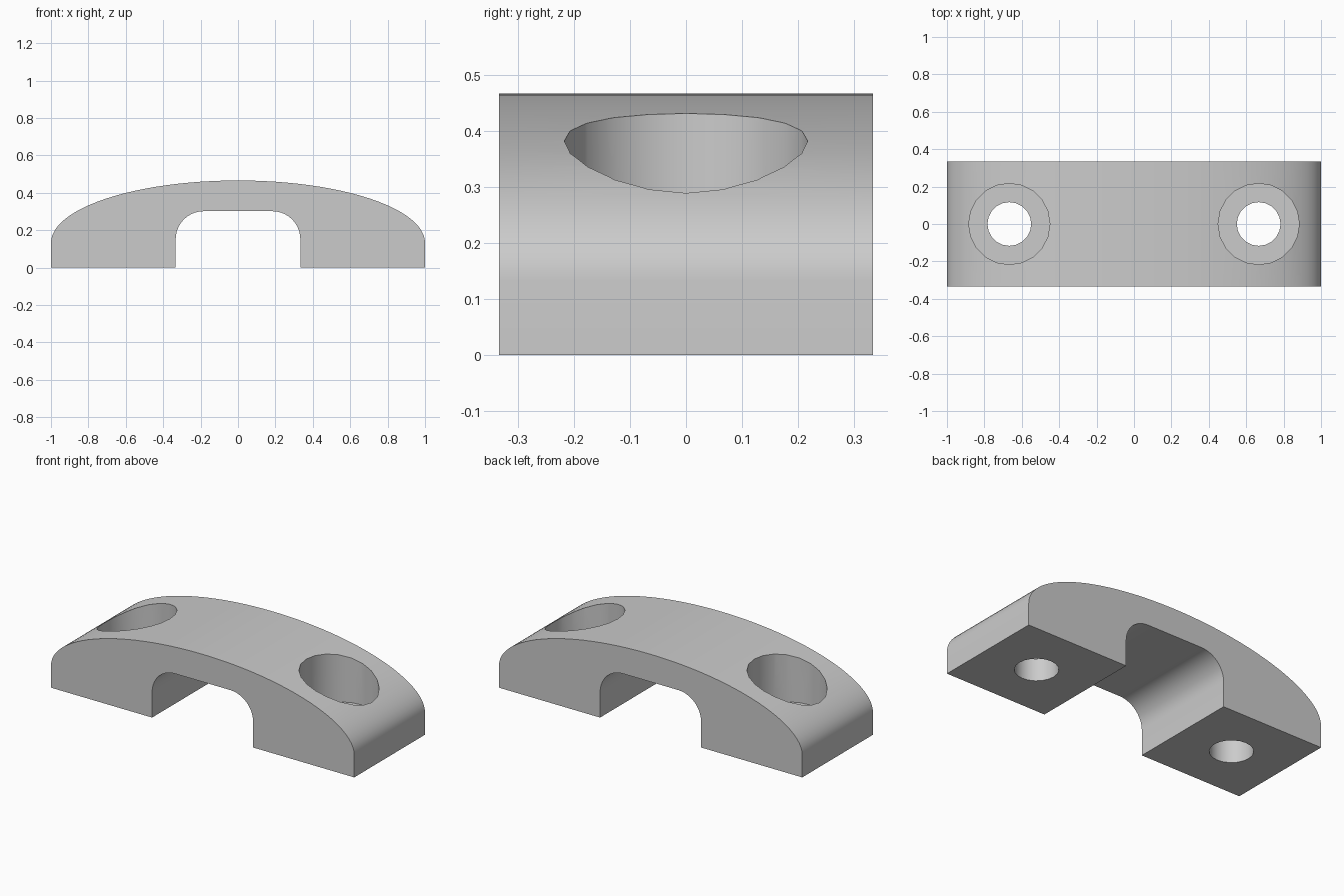
import bpy, bmesh
from math import sin, cos, pi, radians
from mathutils import Matrix

cube = bpy.data.objects.get("Cube")
if cube:
    bpy.data.objects.remove(cube, do_unlink=True)

HALF_DEPTH = 1 / 3      # half of the clamp's width along y
SHOULDER = 0.133        # height where the domed top begins
RISE = 1 / 3            # height of the dome above the shoulder
SLOT_X, SLOT_TOP, FILLET = 1 / 3, 0.302, 0.15
HOLE_X = 2 / 3

grey = bpy.data.materials.new("plain_grey")
grey.use_nodes = True
grey.diffuse_color = (0.6, 0.6, 0.6, 1)
grey.node_tree.nodes["Principled BSDF"].inputs["Base Color"].default_value = (0.6, 0.6, 0.6, 1)


def add_object(name, bm):
    bmesh.ops.recalc_face_normals(bm, faces=bm.faces)
    mesh = bpy.data.meshes.new(name)
    bm.to_mesh(mesh)
    bm.free()
    mesh.materials.append(grey)
    obj = bpy.data.objects.new(name, mesh)
    bpy.context.collection.objects.link(obj)
    return obj


def arc(cx, cz, rx, rz, start, end, steps):
    angles = [start + (end - start) * i / steps for i in range(steps + 1)]
    return [(cx + rx * cos(a), cz + rz * sin(a)) for a in angles]


def cut_cylinder(target, name, x, radius, bottom, top):
    bm = bmesh.new()
    bmesh.ops.create_cone(bm, cap_ends=True, segments=20, radius1=radius,
                          radius2=radius, depth=top - bottom,
                          matrix=Matrix.Translation((x, 0, (top + bottom) / 2)))
    cutter = add_object(name, bm)
    cutter.hide_render = True
    bpy.context.view_layer.objects.active = target
    mod = target.modifiers.new(name, 'BOOLEAN')
    mod.operation = 'DIFFERENCE'
    mod.solver = 'EXACT'
    mod.object = cutter
    bpy.ops.object.modifier_apply(modifier=mod.name)
    bpy.data.objects.remove(cutter, do_unlink=True)


# Clamp outline: domed top, flat feet, filleted slot between them
inner_x, inner_z = SLOT_X - FILLET, SLOT_TOP - FILLET
outline = [(1, 0)]
outline += arc(0, SHOULDER, 1, RISE, 0, pi, 48)
outline += [(-1, 0), (-SLOT_X, 0)]
outline += arc(-inner_x, inner_z, FILLET, FILLET, pi, pi / 2, 10)
outline += arc(inner_x, inner_z, FILLET, FILLET, pi / 2, 0, 10)
outline += [(SLOT_X, 0)]

# Extrude the outline across the width
bm = bmesh.new()
face = bm.faces.new([bm.verts.new((x, -HALF_DEPTH, z)) for x, z in outline])
side = bmesh.ops.extrude_face_region(bm, geom=[face])
moved = [v for v in side["geom"] if isinstance(v, bmesh.types.BMVert)]
bmesh.ops.translate(bm, verts=moved, vec=(0, 2 * HALF_DEPTH, 0))
clamp = add_object("clamp_body", bm)

# Counterbored screw holes, one in each foot
for label, sign in (("left", 1), ("right", -1)):
    cut_cylinder(clamp, label + "_counterbore", sign * HOLE_X, 0.217, SHOULDER, 0.7)
    cut_cylinder(clamp, label + "_bore", sign * HOLE_X, 0.117, -0.1, 0.6)

# Smooth the curves and keep the edges crisp
bpy.ops.object.select_all(action='DESELECT')
clamp.select_set(True)
bpy.context.view_layer.objects.active = clamp
bpy.ops.object.shade_smooth_by_angle(angle=radians(30))
